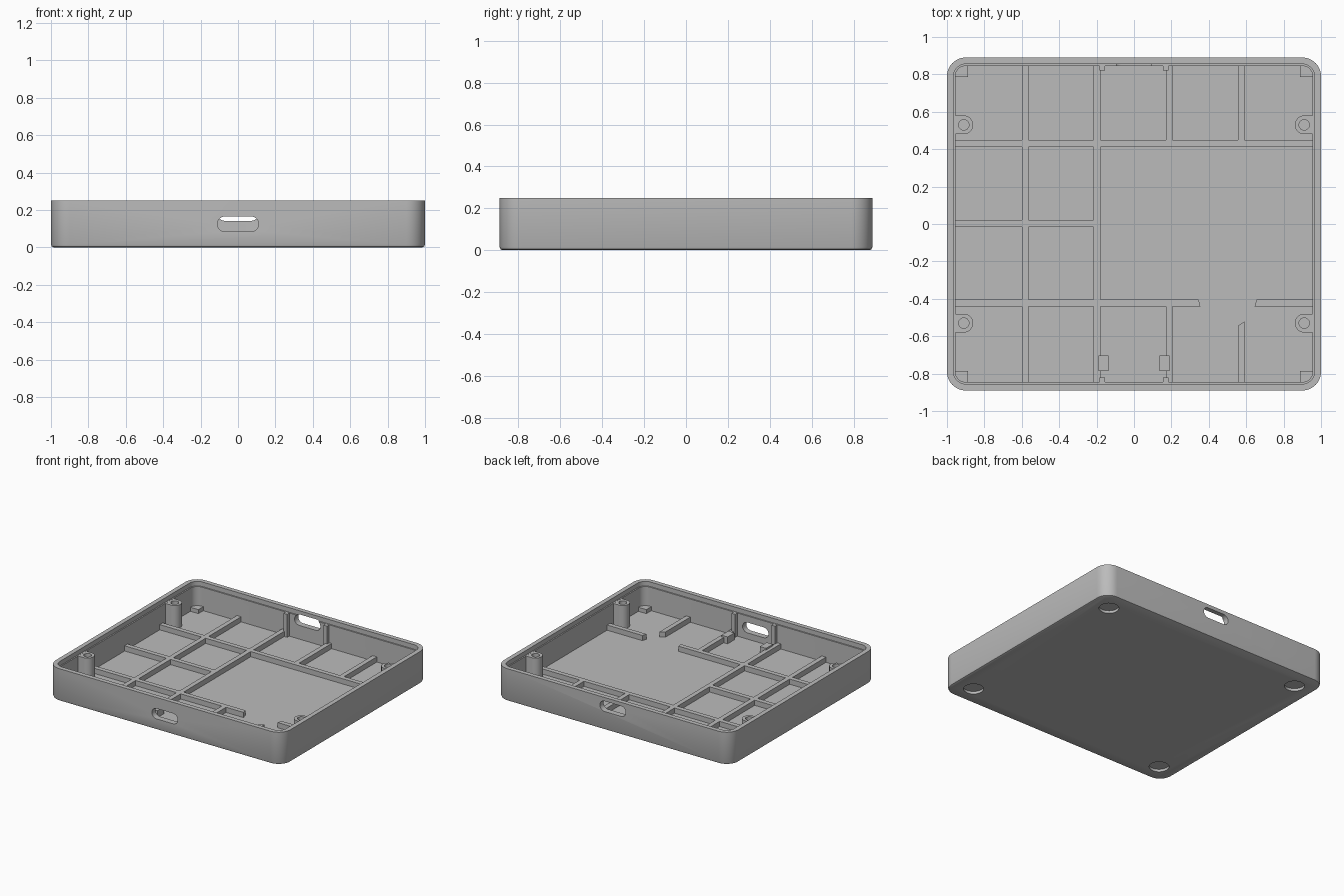
import bpy, bmesh, math

cube = bpy.data.objects.get("Cube")
if cube:
    bpy.data.objects.remove(cube, do_unlink=True)

grey = bpy.data.materials.new("matte grey")
grey.use_nodes = True
colour = (0.5, 0.5, 0.5, 1)
grey.diffuse_color = colour
grey.node_tree.nodes["Principled BSDF"].inputs["Base Color"].default_value = colour

FLOOR, RIB_TOP, LEDGE, RIM = 0.037, 0.077, 0.215, 0.25
HX, HY, WALL = 1.0, 0.89, 0.045
HALF_RIB = 0.018


def finish(name, bm):
    bmesh.ops.recalc_face_normals(bm, faces=bm.faces[:])
    mesh = bpy.data.meshes.new(name)
    bm.to_mesh(mesh)
    bm.free()
    mesh.materials.append(grey)
    obj = bpy.data.objects.new(name, mesh)
    bpy.context.collection.objects.link(obj)
    return obj


def loft(name, rings):
    """Closed solid through rings of equal point count, capped at both ends."""
    bm = bmesh.new()
    loops = [[bm.verts.new(p) for p in ring] for ring in rings]
    n = len(loops[0])
    for a, b in zip(loops, loops[1:]):
        for i in range(n):
            j = (i + 1) % n
            bm.faces.new((a[i], a[j], b[j], b[i]))
    bm.faces.new(loops[0])
    bm.faces.new(loops[-1])
    return finish(name, bm)


def prism(name, outline, z0, z1):
    return loft(name, [[(x, y, z) for x, y in outline] for z in (z0, z1)])


def box(name, x0, x1, y0, y1, z0, z1):
    return prism(name, [(x0, y0), (x1, y0), (x1, y1), (x0, y1)], z0, z1)


def rounded_rect(hx, hy, r, steps=10):
    pts = []
    for k, (sx, sy) in enumerate(((1, 1), (-1, 1), (-1, -1), (1, -1))):
        for i in range(steps + 1):
            a = math.pi / 2 * (k + i / steps)
            pts.append((sx * (hx - r) + r * math.cos(a), sy * (hy - r) + r * math.sin(a)))
    return pts


def circle(x, y, r, n=32):
    return [(x + r * math.cos(2 * math.pi * i / n), y + r * math.sin(2 * math.pi * i / n)) for i in range(n)]


def cut(target, cutter):
    mod = target.modifiers.new("cut", "BOOLEAN")
    mod.operation, mod.solver, mod.object = "DIFFERENCE", "EXACT", cutter
    select(target)
    bpy.ops.object.modifier_apply(modifier=mod.name)
    bpy.data.objects.remove(cutter, do_unlink=True)


def select(obj):
    bpy.ops.object.select_all(action="DESELECT")
    obj.select_set(True)
    bpy.context.view_layer.objects.active = obj


def smooth(obj):
    select(obj)
    bpy.ops.object.shade_smooth_by_angle(angle=math.radians(35))


# Tray shell: eased bottom edge, outer wall, rim, stepped lip, inner wall, floor
profile = [(0.015, 0), (0.0045, 0.0045), (0, 0.015), (0, RIM), (0.035, RIM),
           (0.035, LEDGE), (WALL, LEDGE), (WALL, FLOOR)]
shell = loft("tray_shell", [
    [(x, y, z) for x, y in rounded_rect(HX - d, HY - d, 0.1 - d)] for d, z in profile])

# Cable slots through the front and back walls
for side, zc in ((-1, 0.125), (1, 0.182)):
    outline = rounded_rect(0.11, 0.04, 0.0399)
    cut(shell, loft("slot_cutter", [[(x, side * y, zc + z) for x, z in outline] for y in (0.8, 0.95)]))

# Round foot recesses under the corners
for sx in (-1, 1):
    for sy in (-1, 1):
        cut(shell, prism("foot_cutter", circle(sx * 0.845, sy * 0.735, 0.07), -0.02, 0.02))
smooth(shell)

# Floor ribs; the slants skew the start and end edges
EX, EY, BASE = 0.97, 0.86, FLOOR - 0.01


def rib_x(name, y, x0, x1, s0=0, s1=0):
    a, b = y - HALF_RIB, y + HALF_RIB
    prism(name, [(x0 - s0, a), (x1 - s1, a), (x1 + s1, b), (x0 + s0, b)], BASE, RIB_TOP)


def rib_y(name, x, y0, y1, s1=0):
    a, b = x - HALF_RIB, x + HALF_RIB
    prism(name, [(a, y0), (b, y0), (b, y1 + s1), (a, y1 - s1)], BASE, RIB_TOP)


rib_x("back_cross_rib", 0.43, -EX, EX)
rib_x("middle_cross_rib", 0.003, -EX, -0.2)
rib_x("front_cross_rib_long", -0.422, -EX, 0.35, 0, -0.005)
rib_x("front_cross_rib_short", -0.422, 0.65, EX, 0.005)
rib_y("outer_long_rib", -0.582, -EY, EY)
rib_y("inner_long_rib", -0.198, -EY, EY)
rib_y("back_rib_centre", 0.188, 0.43, EY)
rib_y("front_rib_centre", 0.188, -EY, -0.42)
rib_y("back_rib_side", 0.573, 0.43, EY)
rib_y("front_rib_side", 0.573, -EY, -0.533, 0.012)

# Screw posts joined to the side walls
for sx, side in ((-1, "right"), (1, "left")):
    for sy, end in ((-1, "front"), (1, "back")):
        cx, cy, r = sx * 0.91, sy * 0.53, 0.05
        arc = [math.pi * (i / 16 - 0.5) for i in range(17)]
        outline = [(cx - sx * r * math.cos(a), cy + r * math.sin(a)) for a in arc]
        outline += [(sx * 0.96, cy + r), (sx * 0.96, cy - r)]
        post = prism(f"screw_post_{end}_{side}", outline, BASE, LEDGE - 0.001)
        cut(post, prism("screw_cutter", circle(cx, cy, 0.028, 24), 0.06, 0.3))
        smooth(post)

        # Low block in each floor corner
        xs = sorted((sx * 0.887, sx * 0.957))
        ys = sorted((sy * 0.785, sy * 0.847))
        box(f"corner_block_{end}_{side}", *xs, *ys, BASE, 0.068)

        # Upright guide beside each cable slot
        xs = sorted((sx * 0.155, sx * 0.185))
        ys = sorted((sy * 0.82, sy * 0.86))
        box(f"slot_guide_{end}_{side}", *xs, *ys, BASE, LEDGE - 0.001)

    # Stop blocks behind the front slot
    xs = sorted((sx * 0.137, sx * 0.19))
    box(f"stop_block_{side}", *xs, -0.785, -0.702, BASE, 0.09)
